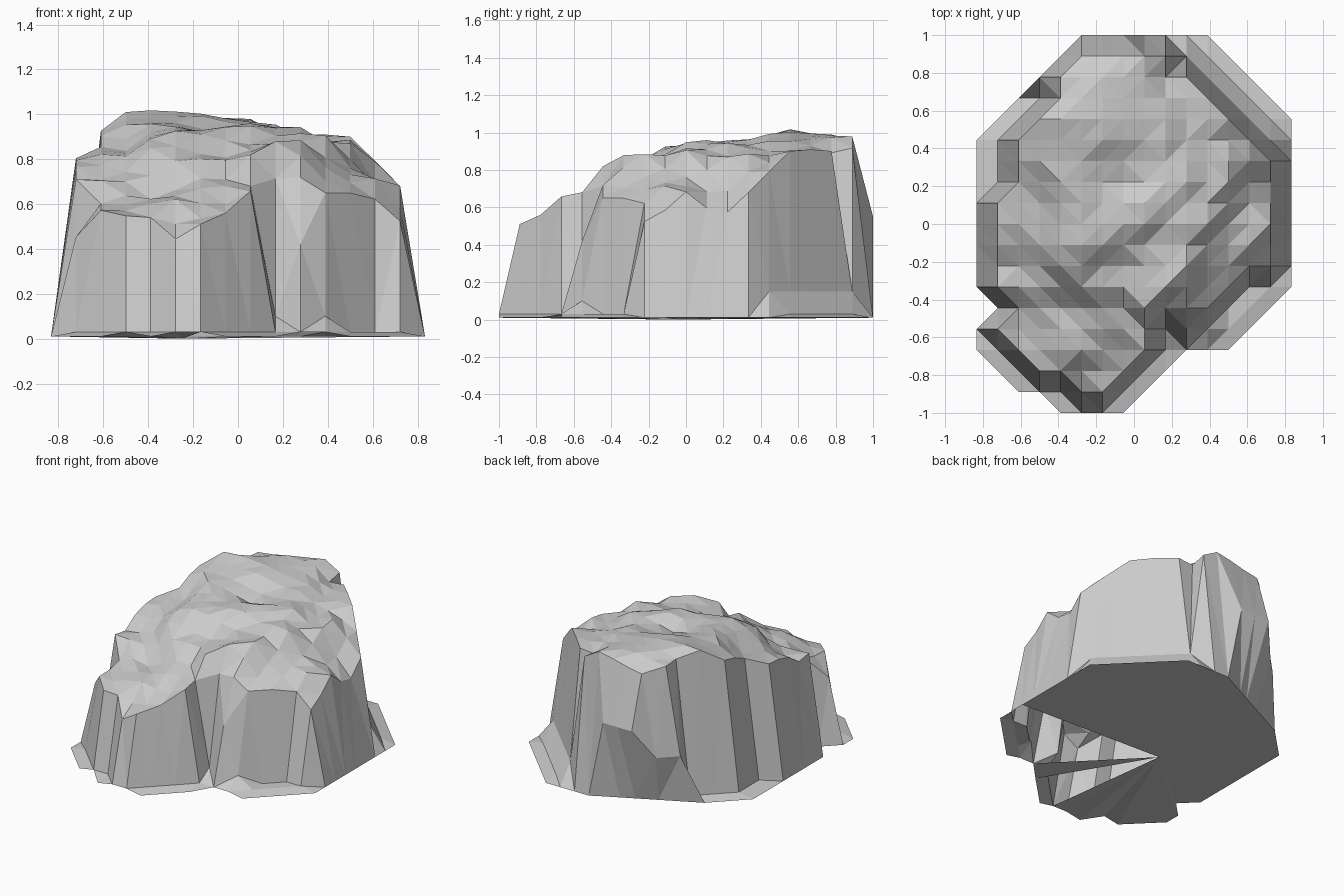
import bpy, bmesh, math, random
from mathutils import Vector

if "Cube" in bpy.data.objects:
    bpy.data.objects.remove(bpy.data.objects["Cube"])

random.seed(4)
STEP = 1 / 9            # terrain grid spacing
COLS, ROWS = 16, 19

# Per row, front to back: outline columns (first, last), raised columns (first, last)
SPANS = [(4, 7, 9, 0), (2, 8, 5, 6), (1, 9, 3, 7), (0, 12, 2, 8), (0, 13, 1, 8),
         (1, 14, 2, 11), (0, 15, 1, 12), (0, 15, 1, 14), (0, 15, 1, 14), (0, 15, 1, 14),
         (0, 15, 1, 14), (0, 15, 2, 14), (0, 15, 2, 14), (0, 15, 2, 13), (1, 15, 3, 12),
         (2, 14, 4, 11), (3, 13, 4, 10), (4, 12, 5, 9), (5, 11, 5, 7)]

# Single grid points that break the rule: gully, front right foot, back left corner
SPECIAL = {(9, 4): .1, (10, 4): .42, (11, 4): .1, (3, 16): .35, (4, 17): .35}

# Survey points of the upper surface (x, y, height)
SURVEY = [(-.17, -.89, .52), (-.28, -.89, .45), (-.5, -.78, .55), (-.06, -.78, .55),
          (-.72, -.56, .46), (-.61, -.6, .57), (-.3, -.65, .62), (.06, -.6, .67),
          (-.1, -.5, .68), (-.4, -.45, .61), (-.5, -.3, .70), (-.39, -.22, .86),
          (-.17, -.33, .8), (.06, -.44, .82), (.17, -.44, .72), (.17, -.33, .88),
          (.39, -.44, .66), (.5, -.33, .65), (.39, -.22, .75), (.72, -.2, .53),
          (.61, -.1, .72), (.28, 0, .92), (-.28, -.11, .93), (-.72, -.3, .70),
          (-.72, .08, .8), (-.61, .1, .83), (-.05, .25, .9), (.72, .22, .58),
          (.61, .4, .79), (.5, .3, .89), (.39, .6, .91), (0, .1, .95),
          (-.5, .4, .98), (-.39, .55, 1.02), (-.17, .5, 1.0), (.06, .55, .96),
          (-.2, .72, 1.0), (0, .89, .97), (.28, .78, .89), (-.39, .7, .95),
          (-.6, .35, .89), (-.28, .89, .9), (.17, .2, .95), (-.3, .2, .95),
          (.28, -.2, .89)]


def surveyed_height(x, y):
    total = weight = 0
    for px, py, pz in SURVEY:
        w = 1 / ((x - px) ** 2 + (y - py) ** 2 + .001) ** 2
        total += w * pz
        weight += w
    return total / weight + random.uniform(-.012, .012)


def height(i, j, x, y):
    first, last, lo, hi = SPANS[j]
    if j == ROWS - 1:                       # back wall stops part-way down
        return .55 if lo <= i <= hi else .01
    if (i, j) in SPECIAL:
        return SPECIAL[i, j]
    if lo <= i <= hi:
        return surveyed_height(x, y)
    if i in (first, last):
        return .01
    if j > 12 and i == hi + 1:              # foot flares at the back right
        return .15
    return .03


bm = bmesh.new()

# Upper surface: stepped height field
grid = {}
for j, (first, last, _, _) in enumerate(SPANS):
    for i in range(first, last + 1):
        x, y = (i - 7.5) * STEP, (j - 9) * STEP
        grid[i, j] = bm.verts.new((x, y, height(i, j, x, y)))
for j in range(ROWS - 1):
    for i in range(COLS - 1):
        corners = [grid[k] for k in ((i, j), (i + 1, j), (i + 1, j + 1), (i, j + 1))
                   if k in grid]
        if len(corners) > 2:
            bm.faces.new(corners)
for v in [v for v in bm.verts if not v.link_faces]:
    bm.verts.remove(v)
rim_pairs = [tuple(e.verts) for e in bm.edges if e.is_boundary]

# Back wall: drops from the high rim to a straight base line
start, end = Vector((-.61, .667, .01)), Vector((.06, 1, .01))
feet = {}


def foot(v):
    if v.co.z < .05:
        return v
    if v not in feet:
        t = (v.co - start).xy.dot((end - start).xy) / (end - start).length_squared
        feet[v] = bm.verts.new(start.lerp(end, min(max(t, 0), 1)))
    return feet[v]


# Underside: fan of triangles with an open wedge at the front right
centre = bm.verts.new((-.25, -.05, 0))
for a, b in rim_pairs:
    fa, fb = foot(a), foot(b)
    wall = list(dict.fromkeys((a, b, fb, fa)))
    if len(wall) > 2:
        bm.faces.new(wall)
    mid = (fa.co + fb.co) / 2 - centre.co
    angle = math.degrees(math.atan2(mid.y, mid.x))
    if not -84 < angle < -6 or -60 < angle < -52:
        bm.faces.new((fa, fb, centre))

bmesh.ops.triangulate(bm, faces=bm.faces[:])
bmesh.ops.recalc_face_normals(bm, faces=bm.faces[:])
mesh = bpy.data.meshes.new("rock")
bm.to_mesh(mesh)
bm.free()
rock = bpy.data.objects.new("rock", mesh)
bpy.context.collection.objects.link(rock)
